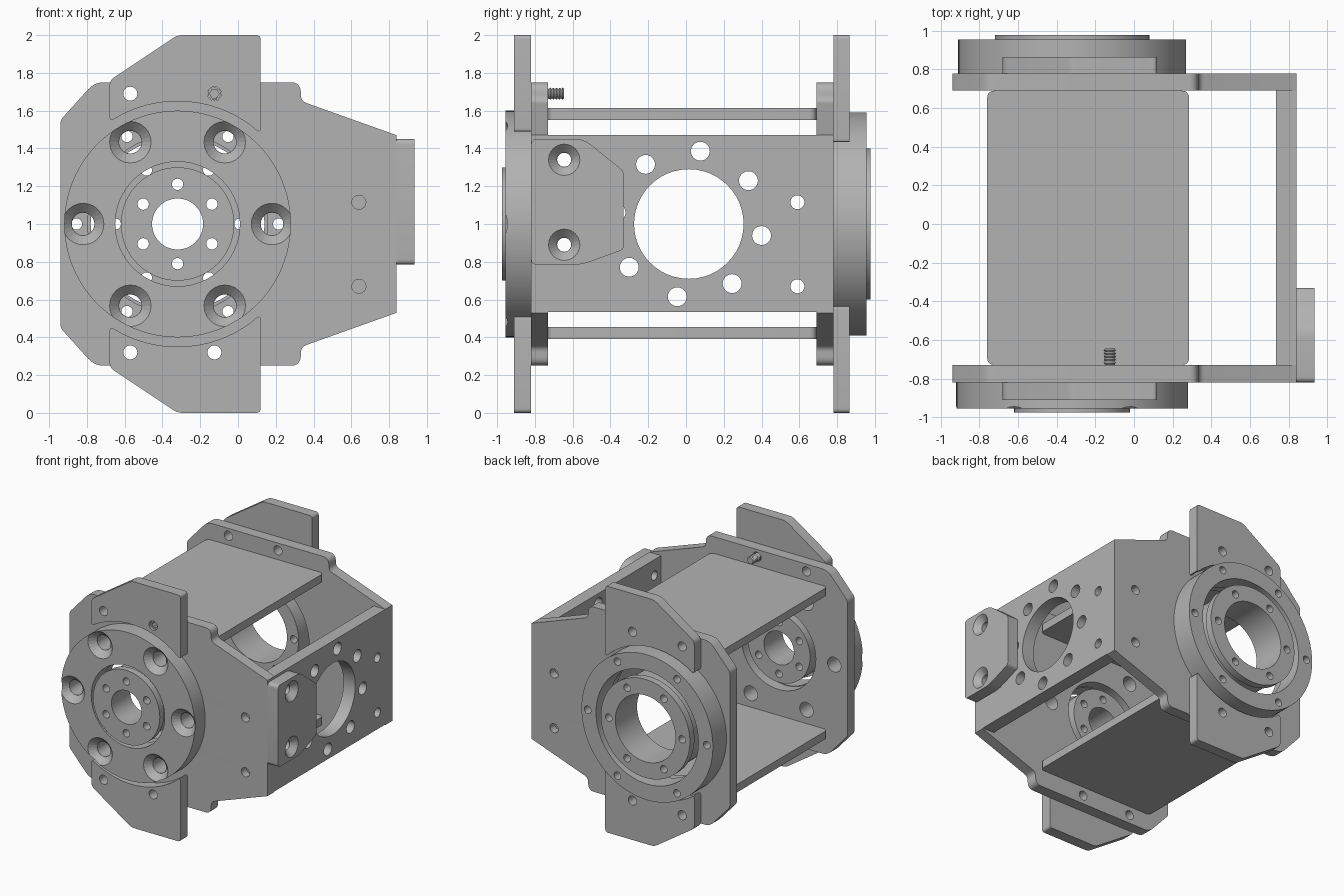
import bpy, bmesh, math
from mathutils import Matrix, Vector

if "Cube" in bpy.data.objects:
    bpy.data.objects.remove(bpy.data.objects["Cube"], do_unlink=True)

grey = bpy.data.materials.new("machined grey")
grey.use_nodes = True
GREY = (0.45, 0.45, 0.45, 1)
grey.diffuse_color = GREY
grey.node_tree.nodes["Principled BSDF"].inputs["Base Color"].default_value = GREY

# Profile planes: facing front (x, z), facing side (y, z), flat (x, y)
FRONT = Matrix.Rotation(math.pi / 2, 4, 'X')
SIDE = Matrix.Rotation(math.pi / 2, 4, 'Z') @ FRONT
FLAT = Matrix.Identity(4)
CX, CZ = -0.32, 1.0  # bearing axis


def add_object(name, bm):
    mesh = bpy.data.meshes.new(name)
    bm.to_mesh(mesh)
    bm.free()
    mesh.materials.clear()
    mesh.materials.append(grey)
    ob = bpy.data.objects.new(name, mesh)
    bpy.context.collection.objects.link(ob)
    return ob


def smooth(ob):
    bpy.ops.object.select_all(action='DESELECT')
    ob.select_set(True)
    bpy.context.view_layer.objects.active = ob
    bpy.ops.object.shade_smooth_by_angle(angle=math.radians(30))


def circle(x, y, r, n=24):
    return [(x + r * math.cos(math.tau * i / n), y + r * math.sin(math.tau * i / n))
            for i in range(n)]


def polar(x, y, r, count, start=0):
    return [(x + r * math.cos(math.radians(start) + math.tau * i / count),
             y + r * math.sin(math.radians(start) + math.tau * i / count))
            for i in range(count)]


def rounded(points):
    """Points are (x, y, corner size); soften each corner with a small curve."""
    out = []
    for i, (x, y, c) in enumerate(points):
        p = Vector((x, y))
        if c == 0:
            out.append((x, y))
            continue
        a = p + (Vector(points[i - 1][:2]) - p).normalized() * c
        b = p + (Vector(points[(i + 1) % len(points)][:2]) - p).normalized() * c
        for k in range(6):
            t = k / 5
            out.append(tuple(a * (1 - t) ** 2 + p * 2 * t * (1 - t) + b * t * t))
    return out


def plate(name, outline, holes, lo, hi, plane=FRONT):
    """Extrude an outline with holes between two positions along the plane's normal."""
    cu = bpy.data.curves.new(name, 'CURVE')
    cu.dimensions, cu.fill_mode, cu.extrude = '2D', 'BOTH', (hi - lo) / 2
    for loop in [outline] + holes:
        sp = cu.splines.new('POLY')
        sp.points.add(len(loop) - 1)
        for pt, (x, y) in zip(sp.points, loop):
            pt.co = (x, y, 0, 1)
        sp.use_cyclic_u = True
    tmp = bpy.data.objects.new(name + "_curve", cu)
    bpy.context.collection.objects.link(tmp)
    bpy.context.view_layer.update()
    mesh = bpy.data.meshes.new_from_object(
        tmp.evaluated_get(bpy.context.evaluated_depsgraph_get()))
    bm = bmesh.new()
    bm.from_mesh(mesh)
    bpy.data.objects.remove(tmp, do_unlink=True)
    bpy.data.curves.remove(cu)
    bpy.data.meshes.remove(mesh)
    bmesh.ops.remove_doubles(bm, verts=bm.verts, dist=1e-4)
    mid = (lo + hi) / 2
    shift = {0: (0, mid, 0), 1: (mid, 0, 0), 2: (0, 0, mid)}[[FRONT, SIDE, FLAT].index(plane)]
    bm.transform(Matrix.Translation(shift) @ plane)
    bmesh.ops.recalc_face_normals(bm, faces=bm.faces)
    ob = add_object(name, bm)
    smooth(ob)
    return ob


def countersink(ob, places, wide, narrow, turn):
    """Cut cones into a face; turn maps +z to the outward direction."""
    bm = bmesh.new()
    depth = wide - narrow
    for p in places:
        # the cone continues a little outside the face for a clean cut
        m = Matrix.Translation(p) @ turn
        bmesh.ops.create_cone(bm, cap_ends=True, segments=24, radius1=narrow,
                              radius2=wide + 0.02, depth=depth + 0.02,
                              matrix=m @ Matrix.Translation((0, 0, (0.02 - depth) / 2)))
    cutter = add_object(ob.name + "_cutter", bm)
    cutter.hide_render = True
    cutter.hide_viewport = True
    mod = ob.modifiers.new("countersinks", 'BOOLEAN')
    mod.operation, mod.solver, mod.object = 'DIFFERENCE', 'EXACT', cutter


# Holes shared by the end plates and the stop tabs
tab_holes = [circle(x, z, 0.037) for x in (-0.57, -0.125) for z in (0.32, 1.69)]
side_holes = [circle(0.64, z, 0.037) for z in (0.67, 1.115)]

# End plates, each made of two layers so that the side holes are blind
upper = [(0.84, 1.47, 0), (0.335, 1.65, 0.03), (0.33, 1.75, 0.05),
         (-0.76, 1.75, 0.05), (-0.94, 1.55, 0.02)]
end_outline = rounded(upper + [(x, 2 - z, c) for x, z, c in reversed(upper)])
front_holes = tab_holes + [circle(CX, CZ, 0.335, 64)] + [
    circle(x, z, 0.06) for x, z in polar(CX, CZ, 0.5, 6)]
rear_holes = tab_holes + [circle(CX, CZ, 0.475, 64)] + [
    circle(x, z, 0.03) for x, z in polar(CX, CZ, 0.535, 6)]
plate("front_plate_outer", end_outline, front_holes + side_holes, -0.82, -0.755)
plate("front_plate_inner", end_outline, front_holes, -0.755, -0.73)
plate("rear_plate_inner", end_outline, rear_holes, 0.69, 0.715)
plate("rear_plate_outer", end_outline, rear_holes + side_holes, 0.715, 0.78)

# Stop tabs, with an edge that follows the bearing ring
for place, radius, lo, hi in (("front", 0.65, -0.91, -0.82), ("rear", 0.61, 0.78, 0.865)):
    arc = []
    for i in range(13):
        dx = 0.44 - 0.8 * i / 12
        arc.append((CX + dx, CZ + math.sqrt(radius ** 2 - dx ** 2), 0.03 if i in (0, 12) else 0))
    tab = rounded(arc + [(-0.68, 1.76, 0.03), (-0.32, 2, 0.03), (0.12, 2, 0.025)])
    plate(place + "_top_tab", tab, tab_holes[1::2], lo, hi)
    plate(place + "_bottom_tab", [(x, 2 - z) for x, z in tab], tab_holes[0::2], lo, hi)

# Front bearing: outer ring with countersunk holes, and a hub with a gap around it
spots = polar(CX, CZ, 0.5, 6)
ring = plate("front_ring", circle(CX, CZ, 0.6, 96),
             [circle(CX, CZ, 0.33, 64)] + [circle(x, z, 0.06) for x, z in spots], -0.955, -0.82)
countersink(ring, [(x, -0.955, z) for x, z in spots], 0.11, 0.061, FRONT)
hub_holes = [circle(CX, CZ, 0.135, 48)] + [
    circle(x, z, 0.03) for x, z in polar(CX, CZ, 0.21, 6, 30)]
plate("front_hub_flange", circle(CX, CZ, 0.3, 64), hub_holes, -0.975, -0.92)
plate("front_hub_body", circle(CX, CZ, 0.28, 64), hub_holes, -0.92, -0.735)

# Rear bearing
plate("rear_ring", circle(CX, CZ, 0.59, 96),
      [circle(CX, CZ, 0.46, 64)] + [circle(x, z, 0.03) for x, z in polar(CX, CZ, 0.535, 6)],
      0.78, 0.955)
hub_holes = [circle(CX, CZ, 0.27, 64)] + [
    circle(x, z, 0.03) for x, z in polar(CX, CZ, 0.33, 6)]
plate("rear_hub_flange", circle(CX, CZ, 0.4, 64), hub_holes, 0.92, 0.978)
plate("rear_hub_body", circle(CX, CZ, 0.375, 64), hub_holes, 0.70, 0.92)

# Top and bottom spacer plates
spacer = rounded([(-0.76, -0.73, 0.04), (0.285, -0.73, 0.04),
                  (0.285, 0.69, 0.04), (-0.76, 0.69, 0.04)])
plate("top_spacer", spacer, [], 1.55, 1.615, FLAT)
plate("bottom_spacer", spacer, [], 0.39, 0.455, FLAT)

# Side plate with a large opening and a bolt circle
bracket_spots = [(-0.645, 0.89), (-0.645, 1.34)]
plate("side_plate", [(-0.73, 0.535), (0.69, 0.535), (0.69, 1.47), (-0.73, 1.47)],
      [circle(0.015, 1, 0.29, 48)]
      + [circle(y, z, 0.05) for y, z in polar(0.015, 1, 0.39, 8, -9)]
      + [circle(y, z, 0.037) for y, z in [(0.59, 0.67), (0.59, 1.115)] + bracket_spots],
      0.735, 0.84, SIDE)

# Side bracket
bracket = plate("side_bracket",
                rounded([(-0.82, 0.785, 0.03), (-0.55, 0.785, 0.04), (-0.33, 0.865, 0.02),
                         (-0.33, 1.28, 0.02), (-0.54, 1.45, 0.05), (-0.82, 1.45, 0.03)]),
                [circle(y, z, 0.037) for y, z in bracket_spots], 0.84, 0.935, SIDE)
countersink(bracket, [(0.935, y, z) for y, z in bracket_spots], 0.083, 0.038, SIDE)

# Set screw: socket head and a ridged shaft
SX, SZ = -0.125, 1.69
plate("screw_head", circle(SX, SZ, 0.035), [circle(SX, SZ, 0.025, 6)], -0.89, -0.84)
bm = bmesh.new()
rows = 25
rings = []
for i in range(rows):
    r = 0.032 if i % 2 else 0.025
    y = -0.84 + 0.195 * i / (rows - 1)
    rings.append([bm.verts.new((x, y, z)) for x, z in circle(SX, SZ, r, 16)])
for a, b in zip(rings, rings[1:]):
    for k in range(16):
        bm.faces.new((a[k], a[k - 1], b[k - 1], b[k]))
bm.faces.new(rings[0])
bm.faces.new(rings[-1])
bmesh.ops.recalc_face_normals(bm, faces=bm.faces)
add_object("screw_shaft", bm)
